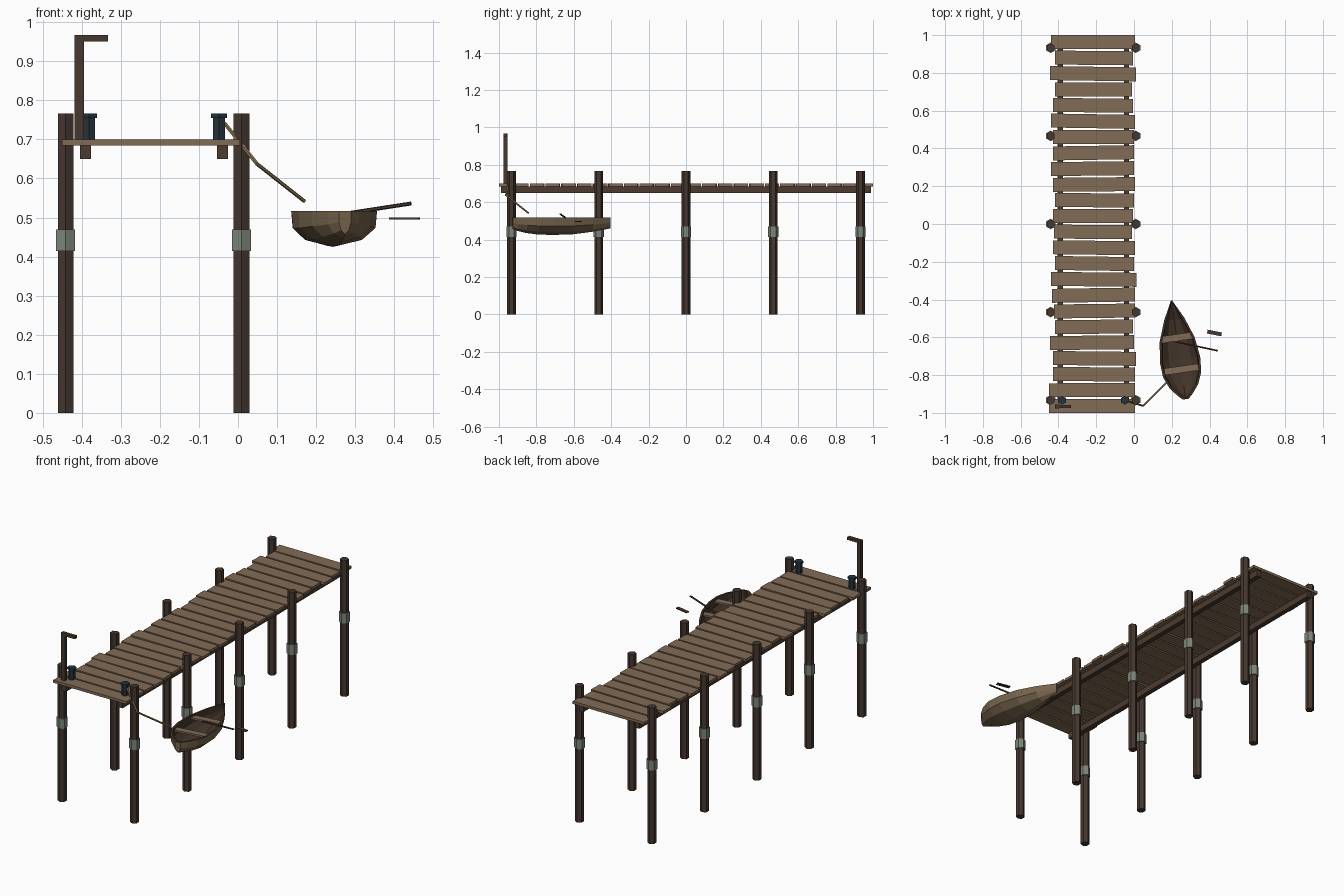
import bpy, bmesh, math, random
from mathutils import Vector, Matrix

if "Cube" in bpy.data.objects:
    bpy.data.objects.remove(bpy.data.objects["Cube"])

random.seed(4)

def mat(name, hexcol):
    def lin(c):
        return c / 12.92 if c <= 0.04045 else ((c + 0.055) / 1.055) ** 2.4
    m = bpy.data.materials.new(name)
    m.diffuse_color = [lin(int(hexcol[i:i + 2], 16) / 255) for i in (0, 2, 4)] + [1]
    m.use_nodes = True
    m.node_tree.nodes["Principled BSDF"].inputs["Base Color"].default_value = m.diffuse_color
    return m

PLANK = mat("weathered plank", "826C56")
POST = mat("dark post wood", "46372F")
BEAM = mat("beam wood", "4C3B30")
BAND = mat("grey green band", "7F857A")
IRON = mat("blue black iron", "25333C")
ROPE = mat("rope tan", "948059")
HULL = mat("hull wood", "75634C")
INNER = mat("hull inside", "46362B")

def finish(bm, name, mats, matrix=None):
    bmesh.ops.recalc_face_normals(bm, faces=bm.faces)
    me = bpy.data.meshes.new(name)
    bm.to_mesh(me)
    bm.free()
    for m in mats:
        me.materials.append(m)
    ob = bpy.data.objects.new(name, me)
    bpy.context.collection.objects.link(ob)
    if matrix is not None:
        ob.matrix_world = matrix
    return ob

def box(name, m, centre, size, yaw=0, parent=None):
    bm = bmesh.new()
    bmesh.ops.create_cube(bm, size=1)
    bmesh.ops.scale(bm, vec=size, verts=bm.verts)
    mw = Matrix.Translation(centre) @ Matrix.Rotation(yaw, 4, 'Z')
    return finish(bm, name, [m], parent @ mw if parent is not None else mw)

def rod(name, m, a, b, r, sides=6):
    a, b = Vector(a), Vector(b)
    d = b - a
    bm = bmesh.new()
    bmesh.ops.create_cone(bm, cap_ends=True, segments=sides, radius1=r, radius2=r, depth=d.length)
    rot = Matrix() if d.normalized().z > 0.999 else d.to_track_quat('Z', 'Y').to_matrix().to_4x4()
    return finish(bm, name, [m], Matrix.Translation((a + b) / 2) @ rot)

# deck planks, back to front: left and right ends in thousandths
ends = [(440, 5), (418, -5), (445, 10), (418, -10), (429, -5), (440, 5), (429, 0), (429, 0),
        (440, 0), (429, 5), (418, 0), (429, -5), (424, -10), (429, 5), (418, 0), (440, 14),
        (434, 5), (424, 5), (418, -5), (445, 0), (429, 10), (429, 5), (450, 5), (450, 5)]
for i, (l, r) in enumerate(ends):
    x0, x1 = -l / 1000, r / 1000
    yaw = 0 if i in (0, 23) else random.uniform(-0.018, 0.018)
    box(f"deck_plank_{i + 1}", PLANK, ((x0 + x1) / 2, 0.963 - i * 1.926 / 23, 0.6925),
        (x1 - x0, 0.074, 0.015), yaw)

# long beams under the deck
for side, x in (("left", -0.39), ("right", -0.04)):
    box(f"{side}_beam", BEAM, (x, 0, 0.6675), (0.028, 1.98, 0.035))

# posts with bands
for side, x in (("left", -0.441), ("right", 0.009)):
    for i in range(5):
        y = -0.933 + i * 0.4665
        rod(f"{side}_post_{i + 1}", POST, (x, y, 0), (x, y, 0.766), 0.0235)
        rod(f"{side}_band_{i + 1}", BAND, (x, y, 0.414), (x, y, 0.47), 0.028)

# mooring bollards
for side, x in (("left", -0.381), ("right", -0.049)):
    rod(f"{side}_bollard", IRON, (x, -0.933, 0.70), (x, -0.933, 0.757), 0.018)
    rod(f"{side}_bollard_cap", IRON, (x, -0.933, 0.755), (x, -0.933, 0.766), 0.0235)

# lamp pole and arm
box("lamp_pole", POST, (-0.4065, -0.966, 0.833), (0.024, 0.021, 0.267))
box("lamp_arm", POST, (-0.376, -0.966, 0.959), (0.086, 0.018, 0.016))

# mooring rope
path = [(-0.035, -0.937, 0.742), (0.048, -0.963, 0.638), (0.17, -0.842, 0.542)]
for i in range(2):
    rod(f"mooring_rope_{i + 1}", ROPE, path[i], path[i + 1], 0.005, 5)

# rowing boat hull: stations (along, half width, depth factor)
BOAT = Matrix.Translation((0.236, -0.665, 0.517)) @ Matrix.Rotation(0.143, 4, 'Z')
stations = [(0.263, 0.003, 0.62), (0.163, 0.054, 0.82), (0.055, 0.093, 0.97), (-0.053, 0.108, 1.0),
            (-0.134, 0.102, 0.97), (-0.195, 0.077, 0.88), (-0.24, 0.042, 0.76), (-0.265, 0.016, 0.65)]
half = [(1, 0), (0.96, -0.045), (0.62, -0.076), (0, -0.092)]
section = [(-u, z) for u, z in half] + half[-2::-1]
bm = bmesh.new()
rows = {}
for key, inset in (("out", 0), ("in", 0.011)):
    rows[key] = []
    for s, w, d in stations:
        wi = max(w - inset, 0.002)
        s2 = s * (1 - inset * 2)
        rows[key].append([bm.verts.new((u * wi, s2, z * d * (1 - inset * 8))) for u, z in section])
for key, idx in (("out", 0), ("in", 1)):
    for a, b in zip(rows[key], rows[key][1:]):
        for j in range(6):
            bm.faces.new((a[j], a[j + 1], b[j + 1], b[j])).material_index = idx
    for end in (rows[key][0], rows[key][-1]):
        bm.faces.new(end).material_index = idx
# rim joins the outside and inside shells
for k in range(len(stations) - 1):
    for j in (0, 6):
        o, n = rows["out"], rows["in"]
        bm.faces.new((o[k][j], o[k + 1][j], n[k + 1][j], n[k][j])).material_index = 1
for k in (0, -1):
    o, n = rows["out"][k], rows["in"][k]
    bm.faces.new((o[0], o[6], n[6], n[0])).material_index = 1
# the end panels of the inside shell are not needed, the outer ones close the boat
finish(bm, "boat_hull", [HULL, INNER], BOAT)

# boat seats
box("front_seat", PLANK, (0, 0.064, -0.014), (0.168, 0.036, 0.01), 0, BOAT)
box("back_seat", PLANK, (0, -0.106, -0.014), (0.182, 0.036, 0.01), 0, BOAT)

# oar shaft and its blade
rod("oar_shaft", POST, (0.215, -0.622, 0.501), (0.443, -0.671, 0.536), 0.005)
box("oar_blade", POST, (0.426, -0.577, 0.498), (0.077, 0.02, 0.005), -0.2)
